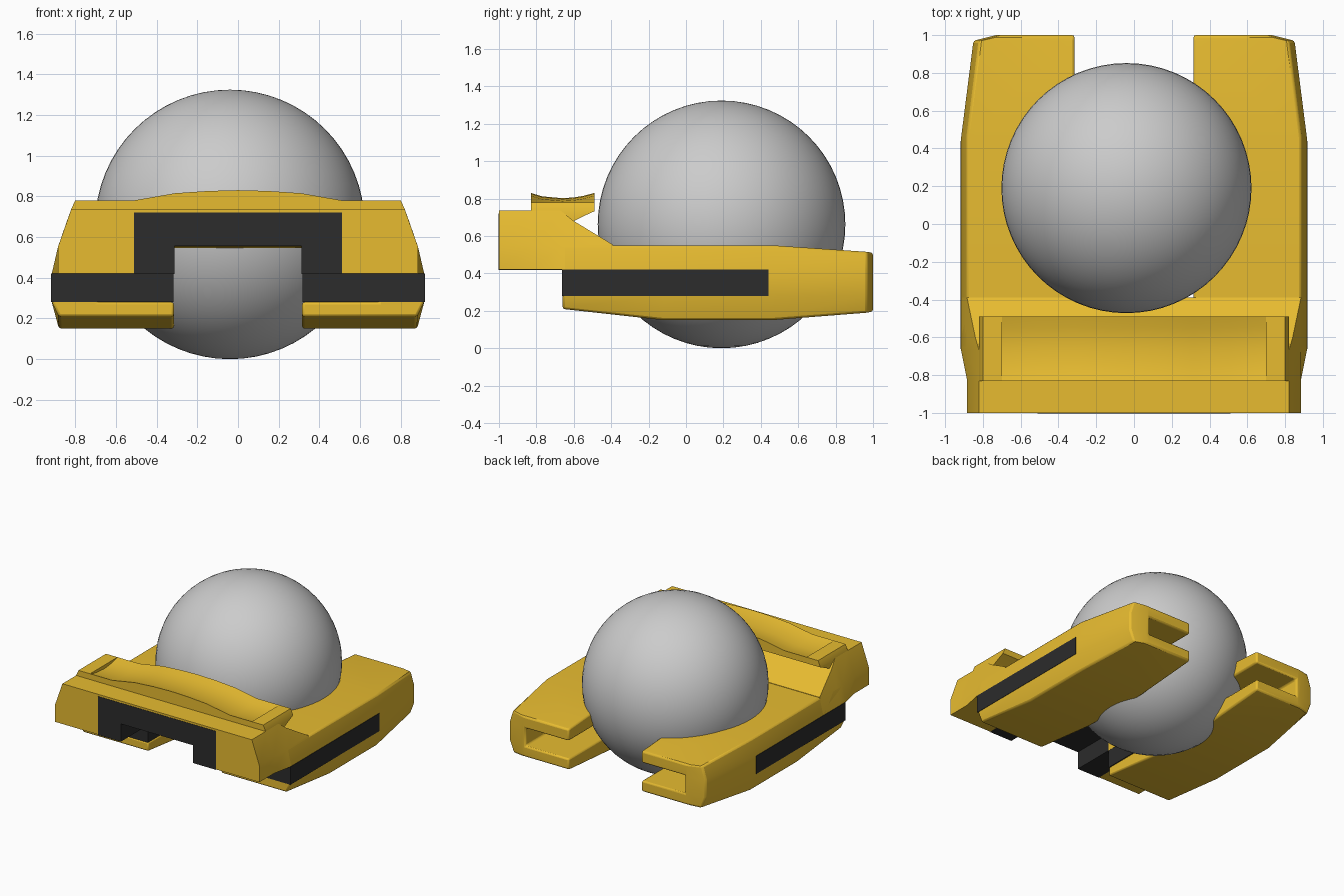
import bpy, bmesh, math

if "Cube" in bpy.data.objects:
    bpy.data.objects.remove(bpy.data.objects["Cube"])


def material(name, color):
    m = bpy.data.materials.new(name)
    m.diffuse_color = color
    m.use_nodes = True
    m.node_tree.nodes["Principled BSDF"].inputs["Base Color"].default_value = m.diffuse_color
    return m


GOLD = material("gold_paint", (0.80, 0.50, 0.03, 1))
BLACK = material("black_trim", (0.025, 0.025, 0.025, 1))


def loft(name, stations, mat, mirror=False, bevel=0.0):
    """Skin a closed solid through (y, [(x, z), ...]) sections."""
    bm = bmesh.new()
    s = -1 if mirror else 1
    rings = [[bm.verts.new((s * x, y, z)) for x, z in sec] for y, sec in stations]
    n = len(rings[0])
    for a, b in zip(rings, rings[1:]):
        for i in range(n):
            j = (i + 1) % n
            bm.faces.new((a[i], a[j], b[j], b[i]))
    bm.faces.new(rings[0])
    bm.faces.new(rings[-1][::-1])
    bmesh.ops.remove_doubles(bm, verts=bm.verts, dist=1e-5)
    bmesh.ops.recalc_face_normals(bm, faces=bm.faces)
    me = bpy.data.meshes.new(name)
    bm.to_mesh(me)
    bm.free()
    me.materials.append(mat)
    ob = bpy.data.objects.new(name, me)
    bpy.context.collection.objects.link(ob)
    if bevel:
        mod = ob.modifiers.new("soft_edges", "BEVEL")
        mod.width = bevel
        mod.segments = 2
        mod.limit_method = "ANGLE"
        mod.angle_limit = math.radians(40)
    bpy.ops.object.select_all(action="DESELECT")
    ob.select_set(True)
    bpy.context.view_layer.objects.active = ob
    bpy.ops.object.shade_smooth_by_angle(angle=math.radians(25))
    return ob


# Ball resting between the arms
bpy.ops.mesh.primitive_uv_sphere_add(segments=64, ring_count=32, radius=0.662,
                                     location=(-0.04, 0.19, 0.662))
ball = bpy.context.object
ball.name = "ball"
bpy.ops.object.shade_smooth()


# Side arms: C-shaped section, slot open to the inside and the back
def arm_section(xo, zb, zt):
    return [(0.315, zb), (xo - 0.035, zb), (xo, 0.28), (xo, 0.42),
            (xo - 0.03, zt), (0.315, zt), (0.315, 0.42), (0.69, 0.42),
            (0.69, 0.28), (0.315, 0.28)]


arm_stations = [(y, arm_section(xo, zb, zt)) for y, xo, zb, zt in [
    (-0.66, 0.915, 0.21, 0.55), (-0.12, 0.915, 0.15, 0.55),
    (0.46, 0.915, 0.15, 0.55), (0.97, 0.85, 0.19, 0.515),
    (1.0, 0.73, 0.197, 0.51)]]

# Black strip filling the slot along the sides and front of each arm
strip_sec = [(0.316, 0.28), (0.918, 0.28), (0.918, 0.42), (0.316, 0.42)]
strip_stations = [(-0.663, strip_sec), (0.44, strip_sec)]

for side, mir in (("right", False), ("left", True)):
    loft(side + "_arm", arm_stations, GOLD, mir, bevel=0.012)
    loft(side + "_side_strip", strip_stations, BLACK, mir)


# Front bumper bridging both arms, notched under the middle
def bumper_section(xb, xt, zt, notch):
    half = [(0.315, notch), (0.315, 0.42), (xb, 0.42), (0.885, 0.55), (xt, zt)]
    return half + [(-x, z) for x, z in reversed(half)]


loft("front_bumper", [(y, bumper_section(*p)) for y, p in [
    (-1.0, (0.885, 0.82, 0.735, 0.56)),
    (-0.82, (0.885, 0.82, 0.735, 0.56)),
    (-0.67, (0.915, 0.82, 0.735, 0.56)),
    (-0.60, (0.915, 0.84, 0.68, 0.55)),
    (-0.39, (0.915, 0.884, 0.553, 0.545))]], GOLD)

# Black arch set into the front of the bumper
arch_half = [(0.313, 0.557), (0.313, 0.418), (0.51, 0.418), (0.51, 0.72)]
arch_sec = arch_half + [(-x, z) for x, z in reversed(arch_half)]
loft("front_arch", [(-1.0, [(x, z) for x, z in arch_sec]), (-0.66, arch_sec)], BLACK)
for v in bpy.data.objects["front_arch"].data.vertices:
    if v.co.y < -0.9:
        v.co.y = -1.002


# Raised top bar with a crowned middle and a shallow trough
def bar_section(zb, d):
    half = [(0.82, zb), (0.82, 0.735), (0.80, 0.78), (0.70, 0.78),
            (0.70, 0.78 - d), (0.51, 0.78 - d), (0.31, 0.815 - d), (0.15, 0.826 - d)]
    return half + [(0, 0.83 - d)] + [(-x, z) for x, z in reversed(half)]


loft("top_bar", [(y, bar_section(zb, d)) for y, zb, d in [
    (-0.83, 0.70, 0.0), (-0.77, 0.69, 0.018), (-0.66, 0.68, 0.028),
    (-0.60, 0.68, 0.024), (-0.55, 0.705, 0.016), (-0.49, 0.732, 0.0)]], GOLD)
